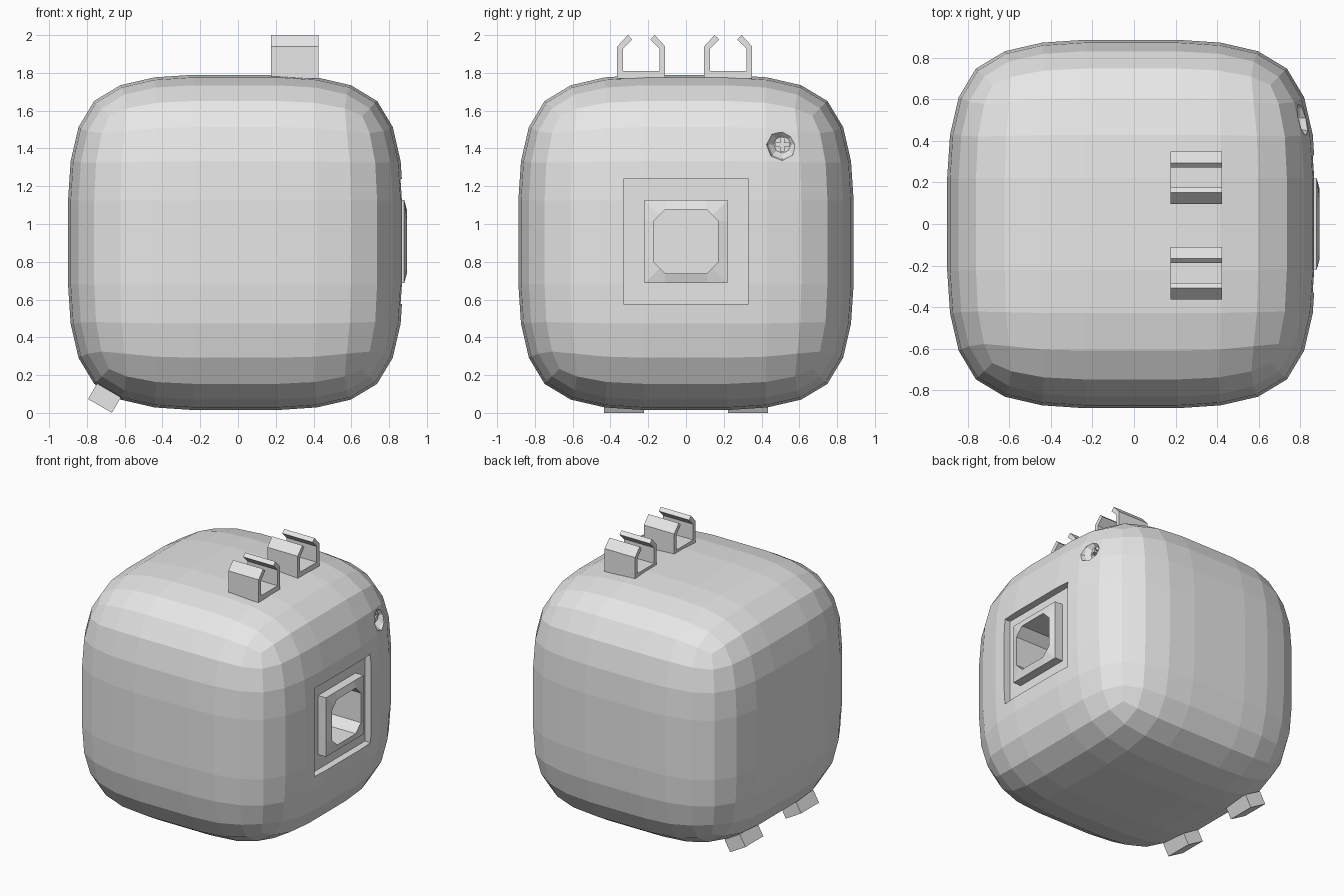
import bpy, bmesh, math
from mathutils import Matrix, Vector

if "Cube" in bpy.data.objects:
    bpy.data.objects.remove(bpy.data.objects["Cube"])

grey = bpy.data.materials.new("plain_grey")
grey.diffuse_color = (0.8, 0.8, 0.8, 1)
grey.use_nodes = True
grey.node_tree.nodes["Principled BSDF"].inputs["Base Color"].default_value = grey.diffuse_color


def make(name, bm):
    bmesh.ops.recalc_face_normals(bm, faces=bm.faces[:])
    me = bpy.data.meshes.new(name)
    bm.to_mesh(me)
    bm.free()
    me.materials.append(grey)
    ob = bpy.data.objects.new(name, me)
    bpy.context.collection.objects.link(ob)
    return ob


def box(name, centre, size, tilt=0):
    bm = bmesh.new()
    bmesh.ops.create_cube(bm, size=1)
    m = Matrix.Translation(centre) @ Matrix.Rotation(tilt, 4, 'Y') @ Matrix.Diagonal((*size, 1))
    bmesh.ops.transform(bm, matrix=m, verts=bm.verts)
    return make(name, bm)


def loft(name, rings, caps=True, closed=False):
    """Skin rings of points with the same count."""
    bm = bmesh.new()
    vs = [[bm.verts.new(p) for p in r] for r in rings]
    n = len(vs[0])
    pairs = list(zip(vs, vs[1:])) + ([(vs[-1], vs[0])] if closed else [])
    for a, b in pairs:
        for i in range(n):
            j = (i + 1) % n
            bm.faces.new((a[i], a[j], b[j], b[i]))
    if caps:
        bm.faces.new(vs[0])
        bm.faces.new(vs[-1])
    return make(name, bm)


def apply(ob, mod):
    bpy.context.view_layer.objects.active = ob
    bpy.ops.object.modifier_apply(modifier=mod.name)


def cut(ob, cutter):
    mod = ob.modifiers.new("cut", 'BOOLEAN')
    mod.operation, mod.solver, mod.object = 'DIFFERENCE', 'EXACT', cutter
    apply(ob, mod)
    bpy.data.objects.remove(cutter)


# body: softened cube
bm = bmesh.new()
bmesh.ops.create_cube(bm, size=2 * 0.8875)
bmesh.ops.subdivide_edges(bm, edges=bm.edges[:], cuts=1, use_grid_fill=True)
bmesh.ops.translate(bm, verts=bm.verts, vec=(-0.0125, 0, 0.9025))
body = make("body", bm)
sub = body.modifiers.new("round", 'SUBSURF')
sub.levels = sub.render_levels = 2
sub.use_limit_surface = False
apply(body, sub)

# socket outlines: square and eight-sided hole, twelve points each
ZC = 0.907


def ring(x, pts):
    out = []
    for k in range(4):
        c, s = round(math.cos(k * math.pi / 2)), round(math.sin(k * math.pi / 2))
        out += [(x, c * y - s * z, ZC + s * y + c * z) for y, z in pts]
    return out


square = [(0.22, 0.11), (0.22, 0.22), (0.11, 0.22)]
octagon = [(0.17, 0.11), (0.14, 0.14), (0.11, 0.17)]

# recess and deep hole in the right side
cut(body, box("recess_cutter", (0.965, 0, ZC), (0.3, 0.66, 0.66)))
cut(body, loft("hole_cutter", [ring(0.5, octagon), ring(1.0, octagon)]))

# raised socket frame inside the recess
loft("socket_frame", [ring(0.81, square), ring(0.88, square),
                      ring(0.894, octagon), ring(0.81, octagon)], caps=False, closed=True)


# screw dimple with cross slot
def disc(x, r):
    return [(x, 0.51 + r * math.cos(i * math.pi / 4), 1.42 + r * math.sin(i * math.pi / 4))
            for i in range(8)]


cut(body, loft("dimple_cutter", [disc(0.77, 0.045), disc(0.80, 0.075),
                                 disc(0.83, 0.085), disc(0.95, 0.085)]))
cut(body, box("slot_cutter", (0.79, 0.51, 1.42), (0.1, 0.07, 0.02)))
cut(body, box("slot_cutter", (0.79, 0.51, 1.42), (0.1, 0.02, 0.07)))

# two spring clips on top
half = [(0.127, 1.77), (0.127, 1.94), (0.072, 2.0), (0.048, 1.977), (0.097, 1.927), (0.097, 1.81)]
profile = half + [(-y, z) for y, z in reversed(half)]
for name, yc in (("clip_front", -0.237), ("clip_back", 0.223)):
    loft(name, [[(x, yc + y, z) for y, z in profile] for x in (0.175, 0.425)])

# two tilted feet on the lower left edge
for name, y in (("foot_front", -0.328), ("foot_back", 0.328)):
    box(name, (-0.707, y, 0.078), (0.146, 0.21, 0.095), math.radians(30))
